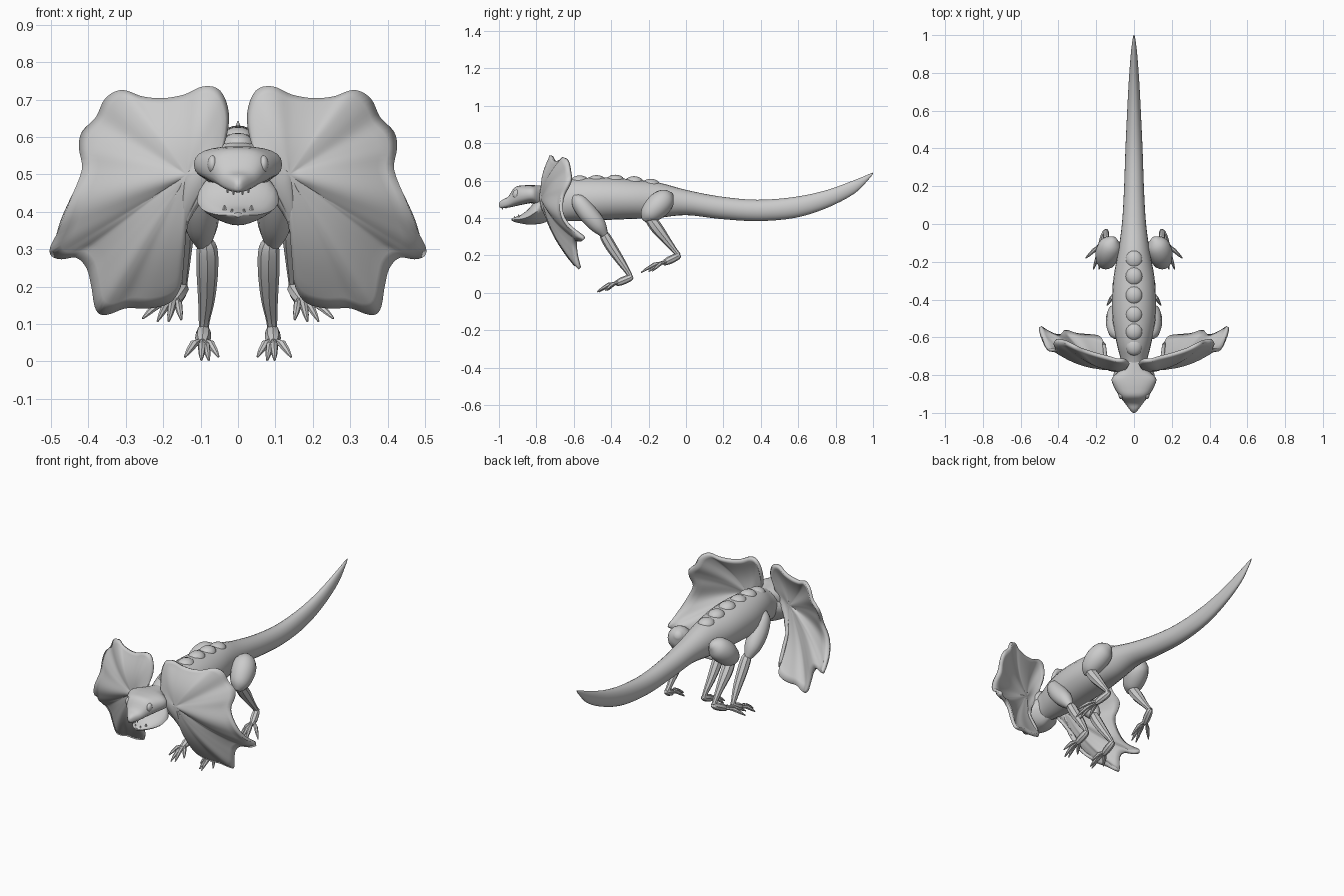
import bpy, bmesh, math
from mathutils import Vector

if "Cube" in bpy.data.objects:
    bpy.data.objects.remove(bpy.data.objects["Cube"])


def finish(name, bm, mirror=False, angle=50, thick=0):
    bmesh.ops.recalc_face_normals(bm, faces=bm.faces)
    me = bpy.data.meshes.new(name)
    bm.to_mesh(me)
    bm.free()
    ob = bpy.data.objects.new(name, me)
    bpy.context.collection.objects.link(ob)
    bpy.ops.object.select_all(action='DESELECT')
    ob.select_set(True)
    bpy.context.view_layer.objects.active = ob
    bpy.ops.object.shade_smooth_by_angle(angle=math.radians(angle))
    if thick:
        m = ob.modifiers.new("Thickness", 'SOLIDIFY')
        m.thickness, m.offset = thick, 0
    if mirror:
        m = ob.modifiers.new("Mirror", 'MIRROR')
        m.use_mirror_merge = False
    return ob


def catmull(pts, steps, closed=False):
    pts = [Vector(p) for p in pts]
    n, out = len(pts), []
    for i in range(n if closed else n - 1):
        a, b, c, d = [pts[(i + k) % n] if closed else pts[min(max(i + k, 0), n - 1)]
                      for k in (-1, 0, 1, 2)]
        for s in range(steps):
            t = s / steps
            out.append(0.5 * (2 * b + (c - a) * t + (2 * a - 5 * b + 4 * c - d) * t * t
                              + (3 * b - a - 3 * c + d) * t ** 3))
    return out if closed else out + [pts[-1]]


def skin(bm, rings):
    rings = [[bm.verts.new(p) for p in r] for r in rings]
    n = len(rings[0])
    for a, b in zip(rings, rings[1:]):
        for i in range(n):
            j = (i + 1) % n
            bm.faces.new((a[i], a[j], b[j], b[i]))
    bm.faces.new(rings[0])
    bm.faces.new(rings[-1])


def loft(name, sections, n=24, steps=4, power=1.0, vee=0.0):
    """Sections along y: (y, half width, z bottom, z top); vee narrows the underside."""
    bm, rings = bmesh.new(), []
    sg = lambda v: math.copysign(abs(v) ** power, v)
    for y, w, lo, hi in catmull([Vector(s) for s in sections], steps):
        ring = []
        for i in range(n):
            c, s = sg(math.cos(2 * math.pi * i / n)), sg(math.sin(2 * math.pi * i / n))
            ring.append((max(w, .002) * c * (1 - vee * max(-s, 0)), y,
                         (lo + hi) / 2 + max((hi - lo) / 2, .002) * s))
        rings.append(ring)
    skin(bm, rings)
    return finish(name, bm)


def tube(bm, pts, n=12, steps=4):
    """Round limb through points (x, y, z, radius)."""
    path = catmull([Vector(p) for p in pts], steps) if steps > 1 else [Vector(p) for p in pts]
    rings = []
    for k, p in enumerate(path):
        d = (path[min(k + 1, len(path) - 1)] - path[max(k - 1, 0)]).to_3d().normalized()
        u = d.cross(Vector((1, 0, 0))).normalized()
        v = d.cross(u)
        r = max(p[3], .002)
        rings.append([p.to_3d() + r * (u * math.cos(2 * math.pi * i / n) + v * math.sin(2 * math.pi * i / n))
                      for i in range(n)])
    skin(bm, rings)


def ball(bm, loc, scale):
    vs = bmesh.ops.create_uvsphere(bm, u_segments=16, v_segments=10, radius=1)['verts']
    bmesh.ops.scale(bm, vec=scale, verts=vs)
    bmesh.ops.translate(bm, vec=loc, verts=vs)


# Body and tail
loft("body_and_tail", [
    (-.80, .06, .40, .55), (-.72, .07, .39, .575), (-.64, .09, .385, .605), (-.52, .112, .385, .615),
    (-.40, .116, .39, .615), (-.28, .108, .395, .605), (-.15, .085, .40, .59), (0, .064, .415, .55),
    (.18, .053, .395, .515), (.38, .046, .383, .497), (.58, .037, .40, .512), (.75, .028, .452, .548),
    (.90, .017, .53, .602), (.98, .007, .61, .635), (1.0, .002, .637, .643)])

# Back spines: low bumps blending into the back
bm = bmesh.new()
for y, z in ((-.66, .618), (-.58, .634), (-.49, .636), (-.39, .638), (-.29, .63), (-.20, .616)):
    ball(bm, (0, y + .012, z - .04), (.045, .05, .033))
finish("back_spines", bm)

# Head: skull, lower jaw, tongue
loft("upper_head", [
    (-.73, .05, .45, .57), (-.78, .082, .455, .573), (-.82, .118, .478, .575), (-.87, .102, .472, .574),
    (-.915, .074, .462, .564), (-.95, .047, .455, .515), (-.98, .025, .452, .498),
    (-.995, .012, .456, .485), (-1.0, .004, .466, .474)], power=.8)
loft("lower_jaw", [
    (-.72, .06, .39, .54), (-.765, .09, .372, .53), (-.80, .11, .366, .50), (-.84, .096, .364, .45),
    (-.88, .064, .37, .418), (-.915, .034, .378, .404), (-.932, .012, .386, .398)], vee=.4)

# Eyes
bm = bmesh.new()
ball(bm, (.068, -.905, .527), (.014, .022, .024))
finish("eyes", bm, True)

# Teeth along both jaws
bm = bmesh.new()
for x, y, z, h in ((.012, -.982, .46, -.015), (.028, -.962, .465, -.015),
                   (.016, -.916, .395, .014), (.036, -.895, .405, .013)):
    tube(bm, [(x, y, z, .006), (x, y, z + h, .001)], 6, 1)
finish("teeth", bm, True)

# Neck frill: scalloped rim filled from a hub beside the neck, then relaxed
rim = catmull([
    (.06, -.79, .51), (.04, -.755, .58), (.03, -.73, .66), (.05, -.72, .72), (.09, -.72, .733),
    (.14, -.705, .710), (.20, -.69, .70), (.26, -.67, .705), (.31, -.65, .722), (.35, -.63, .70),
    (.375, -.62, .65), (.412, -.615, .61), (.42, -.63, .57), (.415, -.66, .51), (.45, -.665, .43),
    (.478, -.63, .36), (.498, -.55, .30), (.48, -.555, .28), (.43, -.585, .28), (.40, -.59, .25),
    (.387, -.585, .20), (.375, -.57, .14), (.35, -.568, .131), (.30, -.585, .147), (.24, -.59, .147),
    (.185, -.597, .162), (.16, -.625, .20), (.156, -.66, .27), (.147, -.70, .34), (.11, -.755, .42)], 4, True)
hub = Vector((.135, -.765, .5))
bm = bmesh.new()
center = bm.verts.new(hub)
rings = []
for k in range(1, 13):
    t = k / 12
    ring = []
    for p in rim:
        d = p - hub
        q = hub + d * t
        far = min((d.x ** 2 + d.z ** 2) ** .5 / .35, 1)
        q.y -= .03 * far * math.sin(math.pi * t)
        ring.append(bm.verts.new(q))
    for i in range(len(ring)):
        j = (i + 1) % len(ring)
        if rings:
            bm.faces.new((rings[-1][i], rings[-1][j], ring[j], ring[i]))
        else:
            bm.faces.new((center, ring[j], ring[i]))
    rings.append(ring)
# Relax the depth inside the rim so the folds become soft waves
for _ in range(25):
    old = [[v.co.y for v in ring] for ring in rings]
    for r in range(1, 11):
        for i, v in enumerate(rings[r]):
            j = (i + 1) % len(rim)
            v.co.y = .5 * old[r][i] + .25 * (old[r][i - 1] + old[r][j])
finish("neck_frill", bm, True, 70, .018)

# Front legs
bm = bmesh.new()
tube(bm, [(.085, -.60, .52, .01), (.09, -.575, .49, .042), (.098, -.525, .425, .051),
          (.098, -.47, .36, .044), (.092, -.435, .31, .02)])
finish("front_upper_leg", bm, True)
bm = bmesh.new()
tube(bm, [(.088, -.455, .335, .01), (.083, -.435, .305, .027), (.082, -.40, .245, .029), (.084, -.35, .17, .023),
          (.09, -.31, .11, .015), (.092, -.295, .08, .013)], 8)
finish("front_lower_leg", bm, True, 25)

# Hind legs
bm = bmesh.new()
tube(bm, [(.105, -.075, .525, .015), (.12, -.105, .505, .055), (.138, -.15, .465, .066),
          (.15, -.20, .415, .05), (.153, -.225, .385, .014)], 16)
finish("hind_thigh", bm, True)
bm = bmesh.new()
tube(bm, [(.15, -.22, .425, .012), (.15, -.195, .40, .028), (.15, -.155, .345, .032), (.148, -.10, .275, .022),
          (.148, -.06, .225, .015), (.15, -.04, .20, .014)], 8)
finish("hind_shin", bm, True, 25)


# Feet: palm, long knuckled toes and claws
def foot(name, ankle, palm, tips):
    bm = bmesh.new()
    a, p = Vector(ankle), Vector(palm)
    heel = a + Vector((0, .012, .008))
    tube(bm, [(*heel, .011), (*a, .019), (*(a.lerp(p, .6)), .021), (*p, .014)], 8, 2)
    for tip in tips:
        e = Vector(tip)
        base = a.lerp(p, .7)
        mid = base.lerp(e, .5) + Vector((0, 0, .012))
        claw = base.lerp(e, .8) + Vector((0, 0, .006))
        tube(bm, [(*base, .011), (*base.lerp(mid, .6), .008), (*mid, .0115),
                  (*claw, .008), (*e, .003)], 7, 1)
    finish(name, bm, True, 30)


foot("front_foot", (.092, -.30, .08), (.095, -.375, .048),
     ((.052, -.42, .012), (.078, -.465, .004), (.098, -.475, .004), (.142, -.43, .012)))
foot("hind_foot", (.15, -.045, .195), (.175, -.12, .158),
     ((.152, -.20, .112), (.185, -.24, .108), (.215, -.24, .108), (.255, -.18, .115)))
